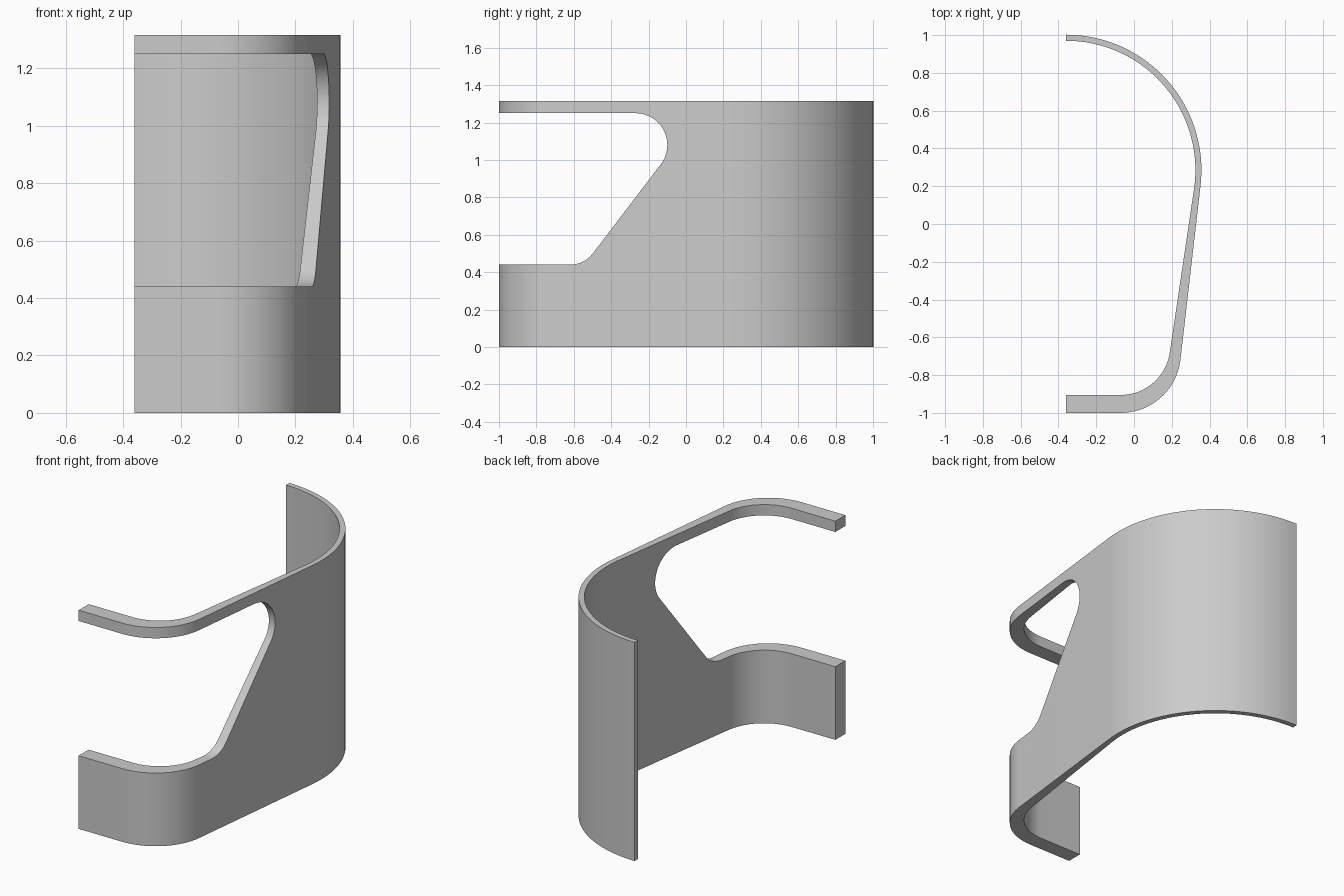
import bpy, bmesh
from math import cos, sin, radians

if "Cube" in bpy.data.objects:
    bpy.data.objects.remove(bpy.data.objects["Cube"])


def arc(cx, cy, r, a0, a1, n):
    """Points on a circular arc, angles in degrees."""
    return [(cx + r * cos(radians(a0 + (a1 - a0) * i / n)),
             cy + r * sin(radians(a0 + (a1 - a0) * i / n))) for i in range(n + 1)]


def prism(name, pts, direction):
    """Extrude a closed outline of 3D points along a direction."""
    bm = bmesh.new()
    face = bm.faces.new([bm.verts.new(p) for p in pts])
    ext = bmesh.ops.extrude_face_region(bm, geom=[face])
    verts = [g for g in ext["geom"] if isinstance(g, bmesh.types.BMVert)]
    bmesh.ops.translate(bm, verts=verts, vec=direction)
    bmesh.ops.recalc_face_normals(bm, faces=bm.faces)
    mesh = bpy.data.meshes.new(name)
    bm.to_mesh(mesh)
    bm.free()
    ob = bpy.data.objects.new(name, mesh)
    bpy.context.collection.objects.link(ob)
    return ob


# Curved wall in plan: big rear arc, leaning side, thicker rounded front
outer = (arc(-0.36, 0.285, 0.717, 90, -6.7, 40)
         + arc(-0.07, -0.682, 0.318, -6.7, -90, 20) + [(-0.36, -1.0)])
inner = (arc(-0.36, 0.285, 0.685, 90, -8, 40)
         + arc(-0.07, -0.643, 0.262, -8, -90, 20) + [(-0.36, -0.905)])
outline = outer + inner[::-1]
wall = prism("curved_wall", [(x, y, 0) for x, y in outline], (0, 0, 1.315))

# Side window with rounded corners, open towards the front
window = ([(-1.2, 0.44)] + arc(-0.62, 0.593, 0.153, -90, -38.2, 10)
          + arc(-0.27, 1.08, 0.17, -38.2, 90, 24) + [(-1.2, 1.25)])
cutter = prism("window_cutter", [(-0.6, y, z) for y, z in window], (1.2, 0, 0))
cutter.hide_render = True

cut = wall.modifiers.new("window", "BOOLEAN")
cut.operation = "DIFFERENCE"
cut.solver = "EXACT"
cut.object = cutter

bpy.context.view_layer.objects.active = wall
wall.select_set(True)
bpy.ops.object.modifier_apply(modifier=cut.name)
bpy.data.objects.remove(cutter)
bpy.ops.object.shade_smooth_by_angle(angle=radians(30))
